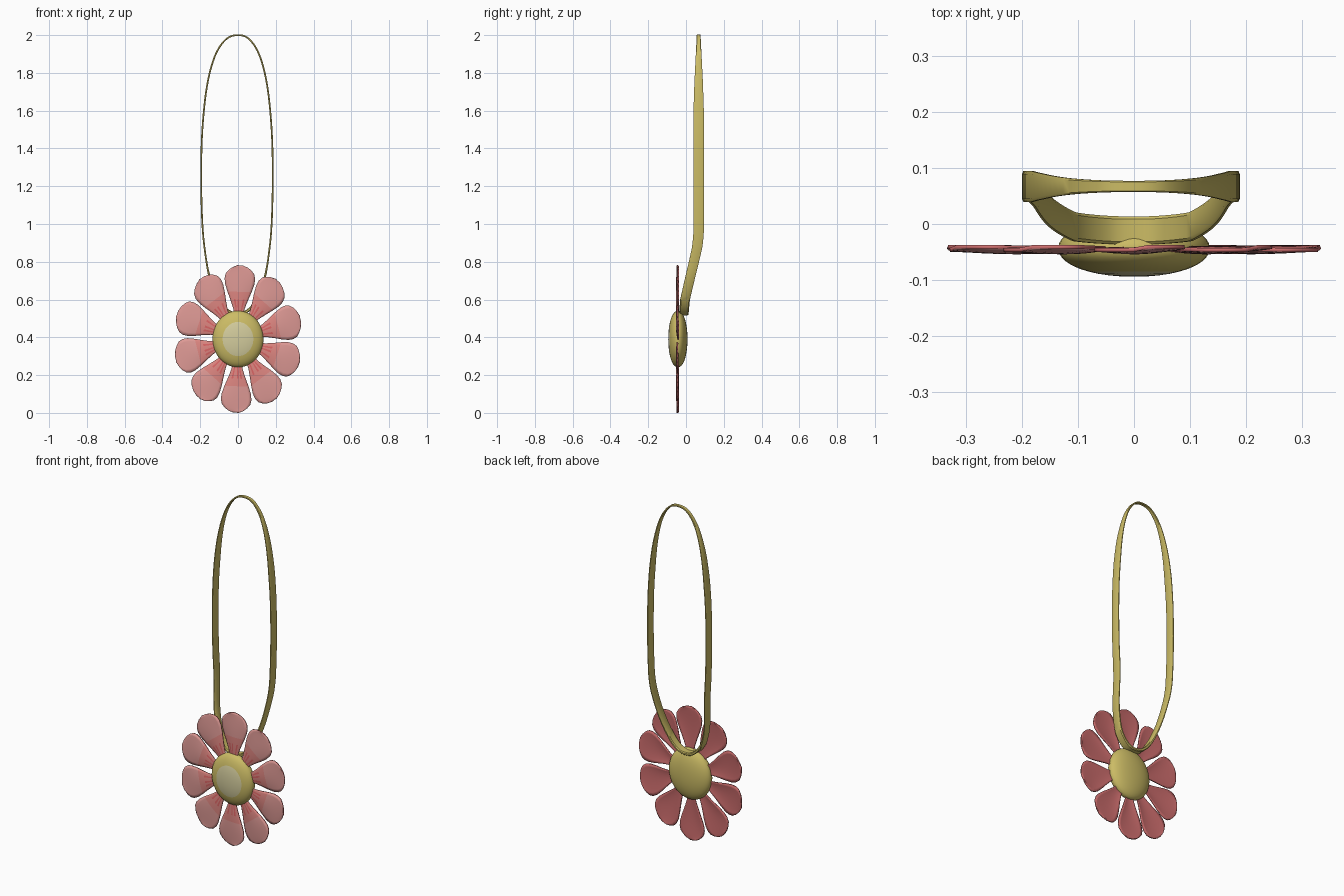
import bpy
import bmesh
from math import sin, cos, pi, radians
from mathutils import Vector

if "Cube" in bpy.data.objects:
    bpy.data.objects.remove(bpy.data.objects["Cube"])

CENTRE = Vector((0, -0.043, 0.391))   # middle of the flower
SQUASH = 0.88                         # flower is narrower than tall


def material(name, r, g, b):
    m = bpy.data.materials.new(name)
    m.use_nodes = True
    m.diffuse_color = (r, g, b, 1)
    m.node_tree.nodes["Principled BSDF"].inputs["Base Color"].default_value = (r, g, b, 1)
    return m


gold = material("gold", 0.60, 0.50, 0.13)
cream = material("cream", 0.66, 0.61, 0.34)
pink = material("petal_pink", 0.73, 0.32, 0.30)
rose = material("petal_rose", 0.73, 0.24, 0.22)
red = material("petal_streak", 0.70, 0.13, 0.13)
dark = material("petal_back", 0.59, 0.15, 0.15)


def make_object(name, bm, mats):
    mesh = bpy.data.meshes.new(name)
    bm.to_mesh(mesh)
    bm.free()
    obj = bpy.data.objects.new(name, mesh)
    bpy.context.collection.objects.link(obj)
    for m in mats:
        mesh.materials.append(m)
    return obj


def smooth(obj, angle):
    bpy.ops.object.select_all(action='DESELECT')
    obj.select_set(True)
    bpy.context.view_layer.objects.active = obj
    bpy.ops.object.shade_smooth_by_angle(angle=radians(angle))


def interpolate(table, v):
    """Smoothly read a value from (position, value) pairs."""
    if v <= table[0][0]:
        return table[0][1]
    for (a, p), (b, q) in zip(table, table[1:]):
        if v <= b:
            return p + (q - p) * (v - a) / (b - a)
    return table[-1][1]


# Petals: thin cupped sheets tapering to the middle
HALF_WIDTH = [(0.10, 0.022), (0.15, 0.030), (0.20, 0.050), (0.25, 0.073),
              (0.29, 0.088), (0.32, 0.092), (0.345, 0.086), (0.365, 0.068),
              (0.38, 0.045), (0.39, 0.015)]
RADII = [0.10, 0.13, 0.16, 0.185, 0.21, 0.25, 0.29, 0.32, 0.345, 0.365, 0.38, 0.39]
COLS = 10


def petal(index, angle):
    bm = bmesh.new()
    out = Vector((cos(angle) * SQUASH, 0, sin(angle)))
    side = Vector((sin(angle) * SQUASH, 0, -cos(angle)))
    rows = []
    for r in RADII:
        t = (r - RADII[0]) / (RADII[-1] - RADII[0])
        row = []
        for c in range(COLS + 1):
            s = 2 * c / COLS - 1
            depth = -0.004 - 0.007 * (1 - s * s) * sin(pi * t) + 0.003 * s * t
            p = CENTRE + out * r + side * s * interpolate(HALF_WIDTH, r)
            row.append(bm.verts.new(p + Vector((0, depth, 0))))
        rows.append(row)
    for i in range(len(rows) - 1):
        for c in range(COLS):
            f = bm.faces.new((rows[i][c], rows[i][c + 1], rows[i + 1][c + 1], rows[i + 1][c]))
            # streaks near the base, rose in the lower half, pink beyond
            if RADII[i + 1] <= 0.21 and c in (2, 4, 7):
                f.material_index = 2
            elif RADII[i + 1] <= 0.25:
                f.material_index = 1
    obj = make_object("petal_%d" % index, bm, [pink, rose, red, dark])
    smooth(obj, 40)
    solid = obj.modifiers.new("thickness", 'SOLIDIFY')
    solid.thickness = 0.007
    solid.offset = -1
    solid.material_offset = 3
    solid.material_offset_rim = 3


for k in range(10):
    petal(k + 1, radians(88 - 36 * k))

# Flower centre: domed button turned about the y axis, cream in front
SEG, RINGS = 40, 20
bm = bmesh.new()
rings = []
for i in range(1, RINGS):
    a = pi * i / RINGS
    rad, dep = sin(a) ** 0.95, -abs(cos(a)) ** 0.95 * (1 if cos(a) > 0 else -1)
    rings.append([bm.verts.new(CENTRE + Vector((0.135 * rad * cos(2 * pi * j / SEG), 0.051 * dep,
                                                0.150 * rad * sin(2 * pi * j / SEG))))
                  for j in range(SEG)])
front = bm.verts.new(CENTRE + Vector((0, -0.051, 0)))
back = bm.verts.new(CENTRE + Vector((0, 0.051, 0)))
for j in range(SEG):
    n = (j + 1) % SEG
    bm.faces.new((front, rings[0][j], rings[0][n]))
    bm.faces.new((back, rings[-1][n], rings[-1][j]))
    for a, b in zip(rings, rings[1:]):
        bm.faces.new((a[j], b[j], b[n], a[n]))
bmesh.ops.recalc_face_normals(bm, faces=bm.faces)
for f in bm.faces:
    d = f.calc_center_median() - CENTRE
    if d.y < 0 and (d.x / 0.135) ** 2 + (d.z / 0.150) ** 2 < 0.60 ** 2:
        f.material_index = 1
smooth(make_object("flower_centre", bm, [gold, cream]), 60)

# Hanging loop: flat band, narrow at the top, leaning forward at the bottom
RIGHT = [(0, 2.0), (0.06, 1.978), (0.115, 1.89), (0.155, 1.73), (0.178, 1.5),
         (0.184, 1.25), (0.178, 1.0), (0.163, 0.84), (0.14, 0.71), (0.10, 0.60),
         (0.05, 0.54), (0, 0.525)]
DEPTH = [(0.52, -0.012), (0.60, -0.005), (0.70, 0.018), (0.80, 0.042), (0.88, 0.060), (0.95, 0.067)]
WIDTH = [(0.52, 0.050), (0.9, 0.055), (1.6, 0.055), (1.75, 0.045), (1.9, 0.030), (2.0, 0.020)]
path = [Vector(p) for p in RIGHT] + [Vector((-1.06 * x, z)) for x, z in RIGHT[-2:0:-1]]
N, SUB = len(path), 5
points = []
for i in range(N):
    p0, p1, p2, p3 = (path[(i + k) % N] for k in (-1, 0, 1, 2))
    for s in range(SUB):
        t = s / SUB
        points.append(0.5 * (2 * p1 + (p2 - p0) * t + (2 * p0 - 5 * p1 + 4 * p2 - p3) * t * t
                             + (3 * p1 - p0 - 3 * p2 + p3) * t ** 3))
bm = bmesh.new()
sections = []
for i, p in enumerate(points):
    tangent = (points[(i + 1) % len(points)] - points[i - 1]).normalized()
    normal = Vector((-tangent.y, 0, tangent.x))
    w = interpolate(WIDTH, p.y) / 2
    h = 0.0045 if p.y > 0.8 else 0.0045 + 0.004 * (0.8 - p.y) / 0.28
    mid = Vector((p.x, interpolate(DEPTH, p.y), p.y))
    # band section with softly rounded edges
    sections.append([bm.verts.new(mid + Vector((0, a * w, 0)) + normal * b * h)
                     for a, b in ((-1, -.5), (-.8, -1), (.8, -1), (1, -.5),
                                  (1, .5), (.8, 1), (-.8, 1), (-1, .5))])
for i, sec in enumerate(sections):
    nxt = sections[(i + 1) % len(sections)]
    for j in range(8):
        k = (j + 1) % 8
        bm.faces.new((sec[j], sec[k], nxt[k], nxt[j]))
bmesh.ops.recalc_face_normals(bm, faces=bm.faces)
smooth(make_object("hanging_loop", bm, [gold]), 35)
